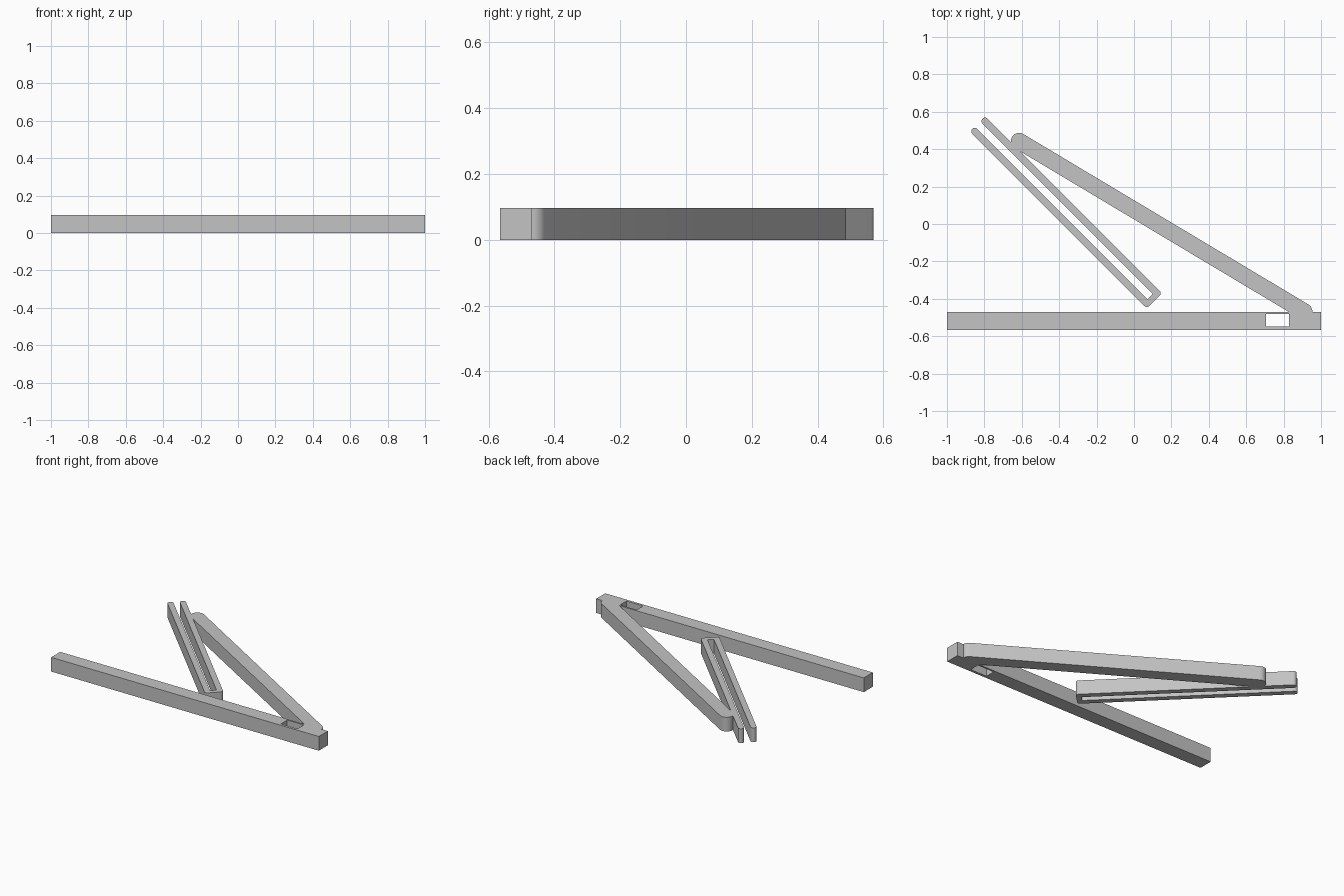
import bpy, bmesh
from math import radians, pi, cos, sin, atan2
from mathutils import Vector, Matrix

HEIGHT = 0.096

cube = bpy.data.objects.get("Cube")
if cube:
    bpy.data.objects.remove(cube, do_unlink=True)

grey = bpy.data.materials.new("plain grey")
grey.use_nodes = True
grey.diffuse_color = (0.55, 0.55, 0.55, 1)
grey.node_tree.nodes["Principled BSDF"].inputs["Base Color"].default_value = grey.diffuse_color


def arc(cx, cy, r, start, end, steps=12):
    """Points on an arc, angles in degrees."""
    angles = [radians(start + (end - start) * i / steps) for i in range(steps + 1)]
    return [(cx + r * cos(a), cy + r * sin(a)) for a in angles]


def plate(name, outline, origin=(0, 0), angle=0, bottom=0, top=HEIGHT):
    """Extrude a flat outline, then turn and place it."""
    bm = bmesh.new()
    face = bm.faces.new([bm.verts.new((x, y, bottom)) for x, y in outline])
    grown = bmesh.ops.extrude_face_region(bm, geom=[face])["geom"]
    bmesh.ops.translate(bm, verts=[v for v in grown if isinstance(v, bmesh.types.BMVert)],
                        vec=(0, 0, top - bottom))
    bmesh.ops.recalc_face_normals(bm, faces=bm.faces)
    bm.transform(Matrix.Translation((*origin, 0)) @ Matrix.Rotation(angle, 4, "Z"))
    mesh = bpy.data.meshes.new(name)
    bm.to_mesh(mesh)
    bm.free()
    mesh.materials.append(grey)
    obj = bpy.data.objects.new(name, mesh)
    bpy.context.collection.objects.link(obj)
    return obj


def rectangle(x0, x1, y0, y1):
    return [(x0, y0), (x1, y0), (x1, y1), (x0, y1)]


# Base bar with a rectangular slot cut right through
base = plate("base_bar", rectangle(-1, 1, -0.566, -0.47))
cutter = plate("slot_cutter", rectangle(0.705, 0.829, -0.549, -0.482), bottom=-0.1, top=0.2)
cutter.hide_render = True
cut = base.modifiers.new("slot", "BOOLEAN")
cut.operation = "DIFFERENCE"
cut.solver = "EXACT"
cut.object = cutter
bpy.context.view_layer.objects.active = base
bpy.ops.object.modifier_apply(modifier=cut.name)
bpy.data.objects.remove(cutter, do_unlink=True)

# Slanted arm with round ends, running from the fork to the base
far, near = Vector((-0.614, 0.443)), Vector((0.91, -0.468))
span = near - far
r = 0.044
arm = plate("slanted_arm",
            arc(0, 0, r, 90, 270, 16) + arc(span.length, 0, r, -90, 90, 16),
            far, atan2(span.y, span.x))

# Two-pronged fork: round prong tips, closed end with softened corners
outer, inner, length, corner = 0.0575, 0.02, 1.32, 0.018
mid, tip = (outer + inner) / 2, (outer - inner) / 2
fork_outline = (arc(0, -mid, tip, 90, 270)
                + arc(length - corner, -outer + corner, corner, -90, 0, 6)
                + arc(length - corner, outer - corner, corner, 0, 90, 6)
                + arc(0, mid, tip, 90, 270)
                + [(length - 0.032, inner), (length - 0.032, -inner)])
fork = plate("two_pronged_fork", fork_outline, (-0.824, 0.523), -pi / 4)

# Smooth the round ends, keep the edges crisp
bpy.ops.object.select_all(action="DESELECT")
for part in (base, arm, fork):
    part.select_set(True)
bpy.context.view_layer.objects.active = base
bpy.ops.object.shade_smooth_by_angle(angle=radians(30))
